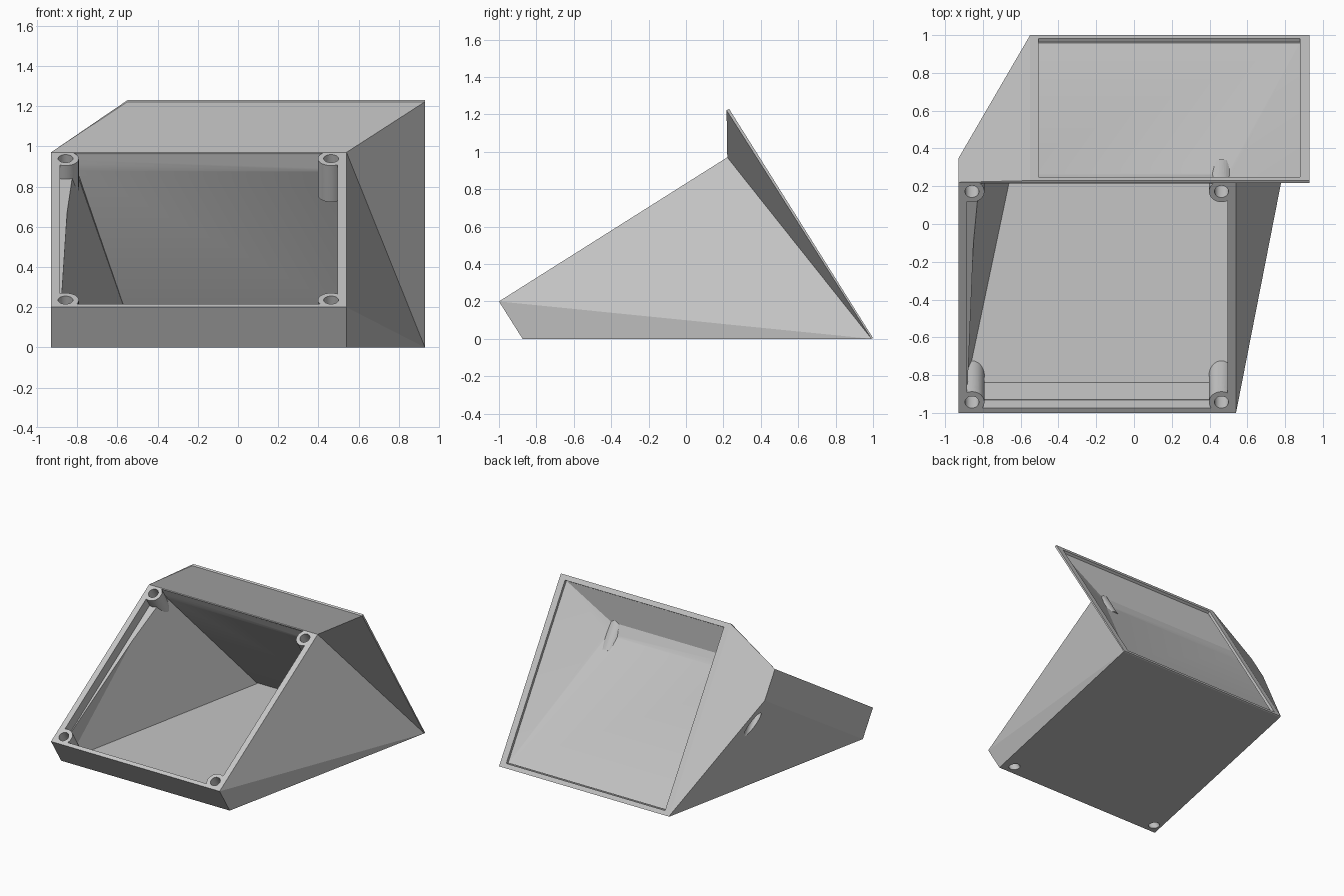
import bpy, bmesh, math
from mathutils import Vector, Matrix

if "Cube" in bpy.data.objects:
    bpy.data.objects.remove(bpy.data.objects["Cube"])

# Local axes of the sloped front panel: s runs up the slope, d runs into the body
UP = Vector((0, 0.846, 0.534))
IN = Vector((0, 0.534, -0.846))
H, DEPTH = 1.443, 0.236


def panel(x, s, d):
    return Vector((x, -1, 0.2)) + UP * s + IN * d


grey = bpy.data.materials.new("light_grey")
grey.diffuse_color = (0.56, 0.56, 0.56, 1)
grey.use_nodes = True
grey.node_tree.nodes["Principled BSDF"].inputs["Base Color"].default_value = grey.diffuse_color


def add_object(name, bm, helper=False):
    bmesh.ops.recalc_face_normals(bm, faces=bm.faces[:])
    me = bpy.data.meshes.new(name)
    bm.to_mesh(me)
    bm.free()
    me.materials.append(grey)
    ob = bpy.data.objects.new(name, me)
    bpy.context.collection.objects.link(ob)
    ob.hide_render = helper
    return ob


def hull(name, points, helper=True):
    bm = bmesh.new()
    for p in points:
        bm.verts.new(p)
    res = bmesh.ops.convex_hull(bm, input=bm.verts[:])
    junk = {g for g in res["geom_interior"] + res["geom_unused"]
            if isinstance(g, bmesh.types.BMVert)}
    bmesh.ops.delete(bm, geom=list(junk), context='VERTS')
    bmesh.ops.dissolve_limit(bm, angle_limit=0.002, verts=bm.verts[:], edges=bm.edges[:])
    return add_object(name, bm, helper)


def rod(name, x, s, r, d0, d1):
    bm = bmesh.new()
    rot = Matrix((Vector((1, 0, 0)), UP, -IN)).transposed().to_4x4()
    mat = Matrix.Translation(panel(x, s, (d0 + d1) / 2)) @ rot
    bmesh.ops.create_cone(bm, cap_ends=True, segments=32, radius1=r, radius2=r,
                          depth=d1 - d0, matrix=mat)
    return add_object(name, bm, True)


def boolean(ob, other, op):
    bpy.context.view_layer.objects.active = ob
    m = ob.modifiers.new(op.lower(), 'BOOLEAN')
    m.object, m.operation, m.solver = other, op, 'EXACT'
    bpy.ops.object.modifier_apply(modifier=m.name)
    bpy.data.objects.remove(other)


def frame(x0, x1, profile):
    return [Vector((x, y, z)) for x in (x0, x1) for y, z in profile]


# Outer body: front slab running to the back bottom edge, plus the upper hood
XS = (-0.93, 0.54)
foot = frame(-0.55, 0.93, ((1.0, 0.004), (0.992, 0)))
slab = [panel(x, s, d) for x in XS for s in (0, H) for d in (0, DEPTH)]
body = hull("funnel_housing", slab + foot, False)
hood = [panel(x, H, d) for x in XS for d in (0, DEPTH)]
hood += frame(-0.55, 0.93, ((0.217, 1.222), (0.23, 1.23))) + foot
boolean(body, hull("hood", hood), 'UNION')

# Hollow inside: lower funnel, upper funnel, back opening and front recess
out = Vector((0, 0.847, 0.531))
back_low = frame(-0.505, 0.88, ((0.98, 0.032),))
back_top = frame(-0.505, 0.88, ((0.25, 1.198),))
low_in = [p - out * 0.02 for p in back_low]
top_in = [p - out * 0.02 for p in back_top]
top_edge = frame(-0.835, 0.494, ((0.224, 0.962),))
low_edge = [panel(x, 0.031, 0.03) for x in (-0.884, 0.494)]
low_edge += frame(-0.884, 0.494, ((-0.84, 0.012),))
rear_edge = [panel(x, 1.43, 0.1) for x in (-0.80, 0.494)]
opening = [p + out * k for p in back_low + back_top for k in (-0.021, 0.03)]
recess = [panel(x, s, d) for x in (-0.885, 0.495) for s in (0.03, 1.437) for d in (-0.05, 0.08)]

# Screw bosses stay solid where they stand in the hollow
spots = [(x, s) for x in (-0.858, 0.463) for s in (0.067, 1.385)]
for name, points in (("recess", recess), ("lower_hollow", low_edge + top_edge + low_in),
                     ("upper_hollow", top_edge + rear_edge + low_in + top_in),
                     ("back_opening", opening)):
    cutter = hull(name, points)
    if name != "back_opening":
        for x, s in spots:
            length = 0.36 if s < 1 else 0.214
            boolean(cutter, rod("boss", x, s, 0.066, -0.1, length), 'DIFFERENCE')
    boolean(body, cutter, 'DIFFERENCE')

# Screw holes run through the bosses
for x, s in spots:
    length = 0.36 if s < 1 else 0.6
    boolean(body, rod("screw_hole", x, s, 0.037, -0.1, length), 'DIFFERENCE')

bpy.ops.object.select_all(action='DESELECT')
body.select_set(True)
bpy.context.view_layer.objects.active = body
bpy.ops.object.shade_smooth_by_angle(angle=math.radians(15))
